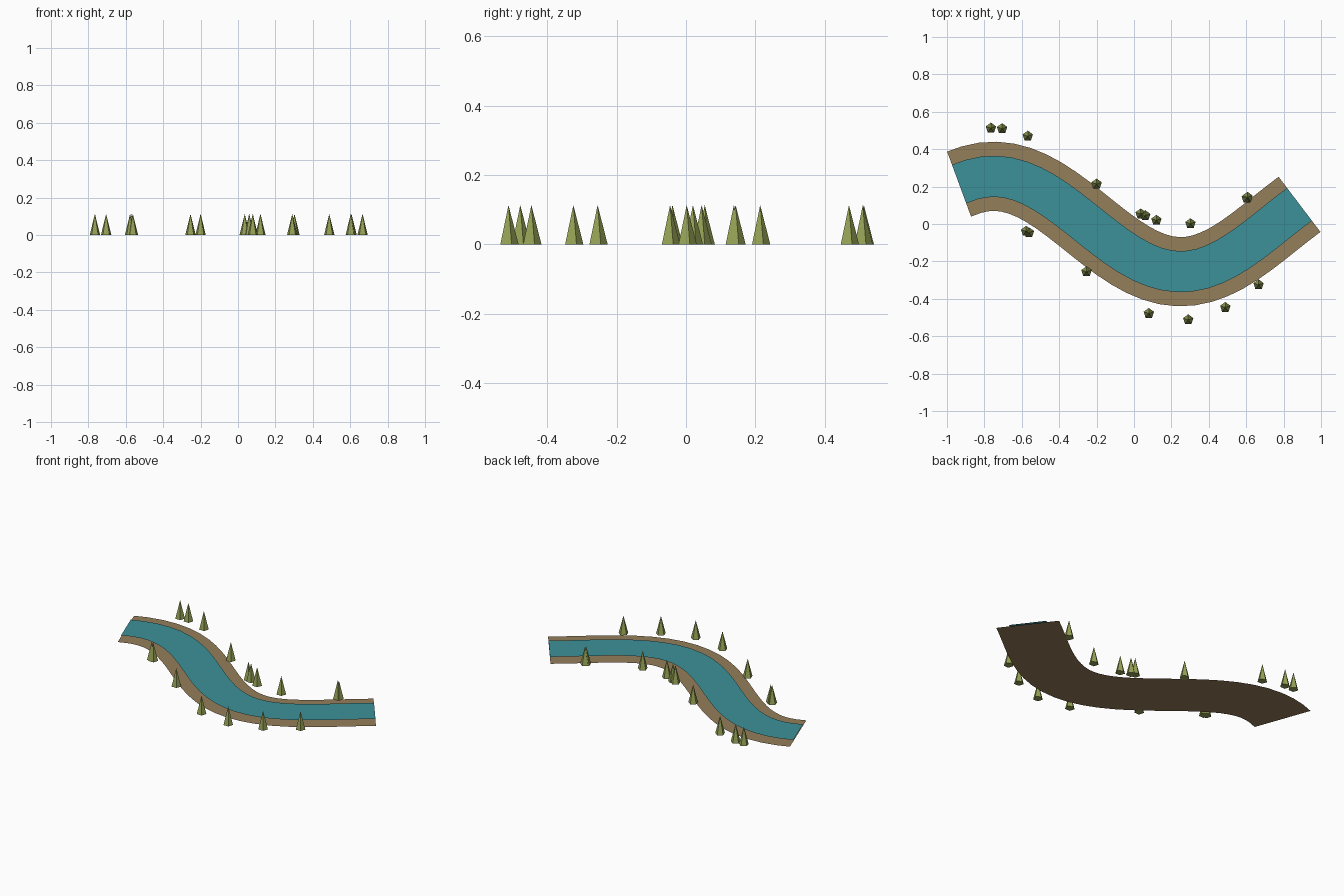
import bpy
import bmesh
from math import cos, pi
from mathutils import Vector

if "Cube" in bpy.data.objects:
    bpy.data.objects.remove(bpy.data.objects["Cube"], do_unlink=True)


def material(name, rgb):
    m = bpy.data.materials.new(name)
    m.use_nodes = True
    m.diffuse_color = (*rgb, 1)
    m.node_tree.nodes["Principled BSDF"].inputs["Base Color"].default_value = (*rgb, 1)
    return m


BANK = material("earth brown", (0.30, 0.21, 0.105))
WATER = material("river teal", (0.045, 0.285, 0.315))
TREE = material("olive green", (0.30, 0.35, 0.09))

# Centre line of the river: one winding wave
START, END, SEGMENTS = -0.935, 0.885, 28
path = []
for i in range(SEGMENTS + 1):
    x = START + (END - START) * i / SEGMENTS
    path.append(Vector((x, 0.255 * cos(pi * (x + 0.75)), 0)))


def add_object(name, bm, mat):
    mesh = bpy.data.meshes.new(name)
    bm.to_mesh(mesh)
    bm.free()
    mesh.materials.append(mat)
    obj = bpy.data.objects.new(name, mesh)
    bpy.context.collection.objects.link(obj)
    return obj


def ribbon(name, half_width, z, mat):
    """Flat strip following the centre line."""
    bm = bmesh.new()
    rows = []
    for i, p in enumerate(path):
        d = (path[min(i + 1, SEGMENTS)] - path[max(i - 1, 0)]).normalized()
        side = Vector((-d.y, d.x, 0)) * half_width
        up = Vector((0, 0, z))
        rows.append((bm.verts.new(p - side + up), bm.verts.new(p + side + up)))
    for (a, b), (c, d) in zip(rows, rows[1:]):
        bm.faces.new((a, c, d, b))
    return add_object(name, bm, mat)


ribbon("river_bank", 0.185, 0.0, BANK)
ribbon("river_water", 0.11, 0.009, WATER)

# Five-sided cone trees along both banks
TREE_HEIGHT, TREE_RADIUS = 0.113, 0.029
north_trees = [(-0.765, 0.513), (-0.705, 0.51), (-0.568, 0.47), (-0.2, 0.214),
               (0.036, 0.054), (0.06, 0.045), (0.12, 0.02), (0.302, 0.002),
               (0.603, 0.138), (0.607, 0.143)]
south_trees = [(-0.577, -0.039), (-0.562, -0.046), (-0.254, -0.255), (0.079, -0.478),
               (0.29, -0.512), (0.488, -0.446), (0.666, -0.325)]


def tree(name, x, y):
    bm = bmesh.new()
    bmesh.ops.create_cone(bm, cap_ends=True, segments=5, radius1=TREE_RADIUS,
                          radius2=0, depth=TREE_HEIGHT)
    bmesh.ops.remove_doubles(bm, verts=bm.verts, dist=0.0001)
    # Turn one corner toward the back
    corner = max((v for v in bm.verts if v.co.z < 0), key=lambda v: v.co.y)
    turn = corner.co.to_2d().angle_signed(Vector((0, 1)))
    for v in bm.verts:
        flat = v.co.to_2d()
        if flat.length > 0.001:
            c, s = cos(turn), cos(turn + pi / 2)
            v.co.x, v.co.y = c * flat.x - s * flat.y, s * flat.x + c * flat.y
    bmesh.ops.recalc_face_normals(bm, faces=bm.faces)
    obj = add_object(name, bm, TREE)
    obj.location = (x, y, TREE_HEIGHT / 2)


for side, spots in (("north", north_trees), ("south", south_trees)):
    for n, (x, y) in enumerate(spots, 1):
        tree(f"{side}_tree_{n}", x, y)
